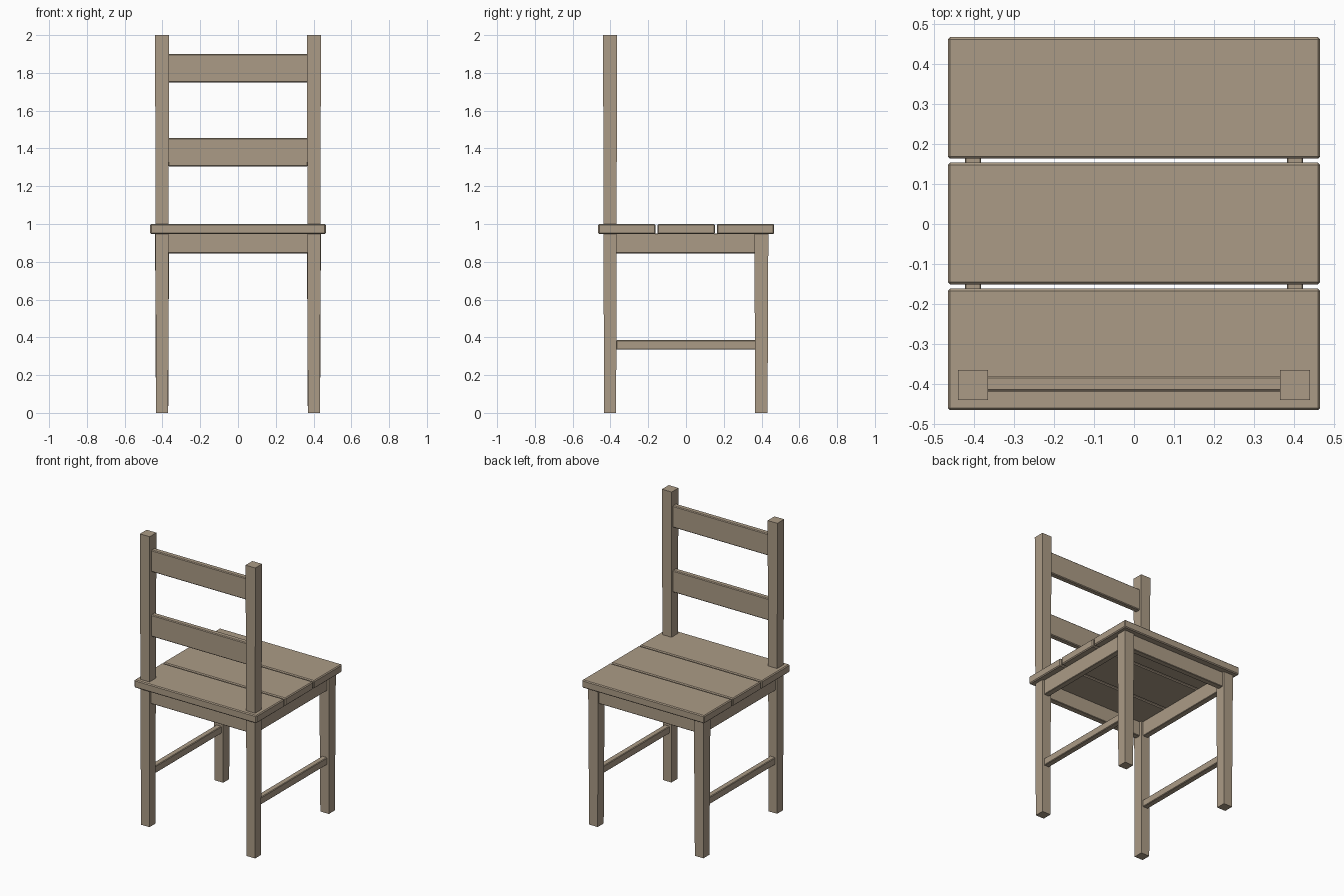
import bpy, bmesh

if "Cube" in bpy.data.objects:
    bpy.data.objects.remove(bpy.data.objects["Cube"])

wood = bpy.data.materials.new("wood")
wood.diffuse_color = (0.41, 0.33, 0.24, 1)
wood.use_nodes = True
wood.node_tree.nodes["Principled BSDF"].inputs["Base Color"].default_value = wood.diffuse_color


def box(name, x, y, z, bevel=0.0, taper=1.0):
    """Box from (min, max) ranges; taper scales the bottom face."""
    bm = bmesh.new()
    bmesh.ops.create_cube(bm, size=1)
    for v in bm.verts:
        s = taper if v.co.z < 0 else 1.0
        v.co.x *= (x[1] - x[0]) * s
        v.co.y *= (y[1] - y[0]) * s
        v.co.z *= z[1] - z[0]
    if bevel:
        bmesh.ops.bevel(bm, geom=bm.edges[:], offset=bevel, segments=1, affect='EDGES')
    mesh = bpy.data.meshes.new(name)
    bm.to_mesh(mesh)
    bm.free()
    mesh.materials.append(wood)
    ob = bpy.data.objects.new(name, mesh)
    ob.location = [(a + b) / 2 for a, b in (x, y, z)]
    bpy.context.collection.objects.link(ob)
    return ob


def around(c, size):
    return (c - size / 2, c + size / 2)


LEG = 0.402      # leg centre offset from the middle
W = 0.074        # leg thickness
INNER = (-0.37, 0.37)

# Legs, side aprons and side stretchers
for side, sx in (("left", -LEG), ("right", LEG)):
    box(f"back_post_{side}", around(sx, W), around(-LEG, W), (0, 2), taper=0.87)
    box(f"front_leg_{side}", around(sx, W), around(LEG - 0.003, W), (0, 0.95), taper=0.88)
    box(f"side_apron_{side}", around(sx, 0.04), INNER, (0.845, 0.95), 0.003)
    box(f"side_stretcher_{side}", around(sx, 0.04), INNER, (0.335, 0.385), 0.004)

# Front and back aprons
for name, y in (("back", -LEG), ("front", LEG)):
    box(f"{name}_apron", INNER, around(y, 0.04), (0.845, 0.95), 0.003)

# Seat planks
for i, y in enumerate(((-0.465, -0.161), (-0.151, 0.153), (0.163, 0.467))):
    box(f"seat_plank_{i + 1}", (-0.465, 0.465), y, (0.946, 1.0), 0.006)

# Back slats
for name, z in (("lower", (1.305, 1.455)), ("upper", (1.75, 1.9))):
    box(f"back_slat_{name}", INNER, around(-0.399, 0.038), z, 0.005)
